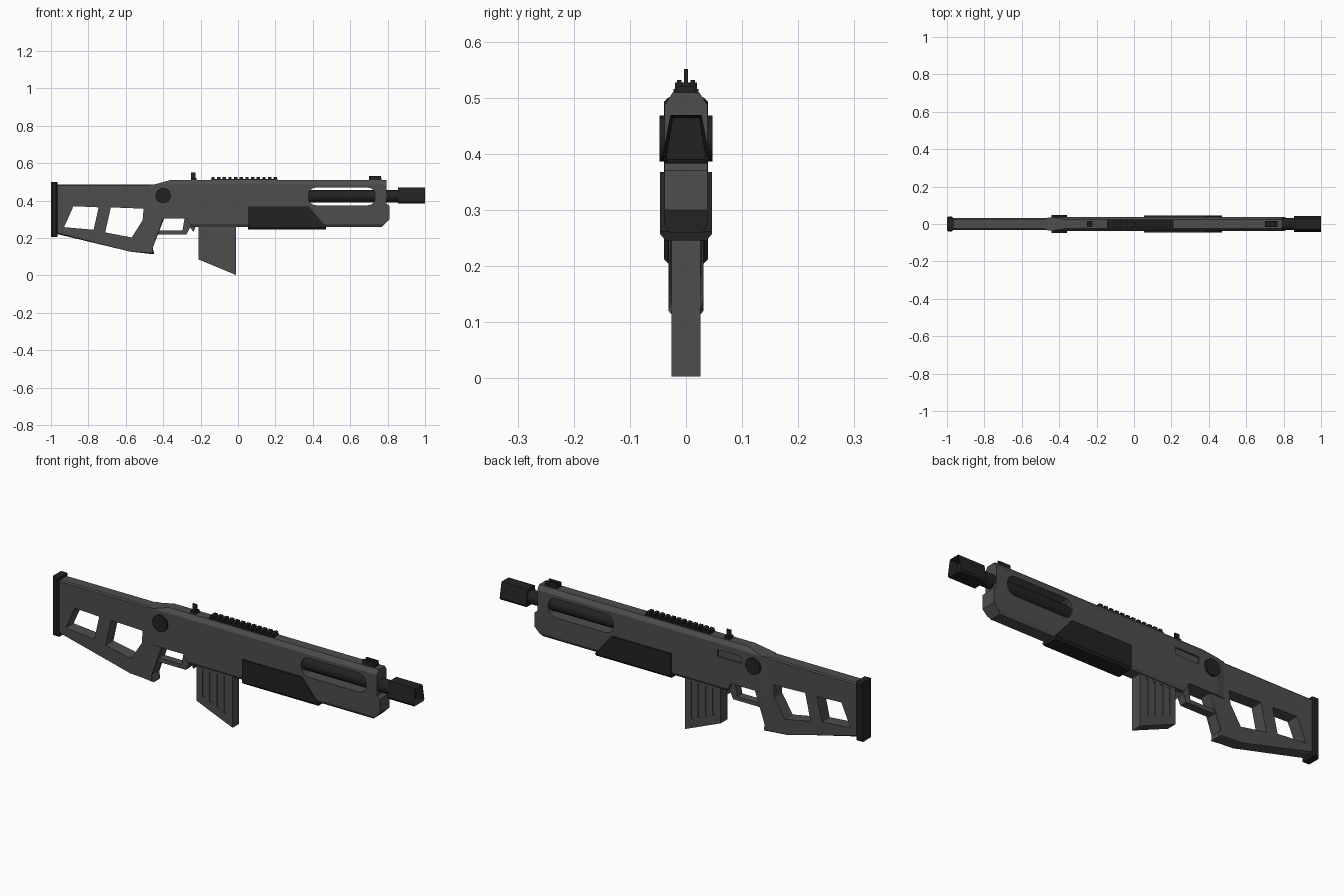
import bpy, bmesh, math
from mathutils import Matrix

if "Cube" in bpy.data.objects:
    bpy.data.objects.remove(bpy.data.objects["Cube"])


def material(name, v):
    m = bpy.data.materials.new(name)
    m.diffuse_color = (v, v, v, 1)
    m.use_nodes = True
    m.node_tree.nodes["Principled BSDF"].inputs["Base Color"].default_value = m.diffuse_color
    return m


GREY = material("gunmetal grey", 0.075)
DARK = material("matte black", 0.016)


def finish(bm, name, mat):
    bmesh.ops.recalc_face_normals(bm, faces=bm.faces)
    me = bpy.data.meshes.new(name)
    bm.to_mesh(me)
    bm.free()
    ob = bpy.data.objects.new(name, me)
    bpy.context.collection.objects.link(ob)
    me.materials.append(mat)
    return ob


def prism(name, pts, hw, mat=GREY, bevel=0, y=0):
    """Side profile (x, z) extruded to +-hw; hw may be a function of (x, z)."""
    bm = bmesh.new()
    w = hw if callable(hw) else (lambda x, z: hw)
    a = [bm.verts.new((x, y - w(x, z), z)) for x, z in pts]
    b = [bm.verts.new((x, y + w(x, z), z)) for x, z in pts]
    n = len(pts)
    fa, fb = bm.faces.new(a), bm.faces.new(b[::-1])
    for i in range(n):
        j = (i + 1) % n
        bm.faces.new((a[j], a[i], b[i], b[j]))
    if bevel:
        bmesh.ops.bevel(bm, geom=list(fa.edges) + list(fb.edges), offset=bevel,
                        segments=1, affect='EDGES', profile=0.5)
    return finish(bm, name, mat)


def box(name, x0, x1, z0, z1, hw, mat=DARK, bevel=0, y=0):
    return prism(name, [(x0, z0), (x1, z0), (x1, z1), (x0, z1)], hw, mat, bevel, y)


def cylinder(name, r, depth, loc, axis, sides, mat=DARK):
    bm = bmesh.new()
    bmesh.ops.create_cone(bm, cap_ends=True, segments=sides, radius1=r, radius2=r, depth=depth,
                          matrix=Matrix.Translation(loc) @ Matrix.Rotation(math.pi / 2, 4, axis))
    return finish(bm, name, mat)


def cut(target, cutter):
    cutter.hide_render = True
    cutter.hide_set(True)
    m = target.modifiers.new("cut", 'BOOLEAN')
    m.operation = 'DIFFERENCE'
    m.object = cutter


# Stock with grip and two windows
stock = prism("stock", [(-0.97, 0.487), (-0.97, 0.222), (-0.575, 0.127), (-0.448, 0.113),
                        (-0.462, 0.148), (-0.395, 0.305), (-0.395, 0.487)], 0.031, GREY, 0.006)
for i, p in enumerate([
        [(-0.88, 0.37), (-0.745, 0.364), (-0.772, 0.244), (-0.93, 0.258)],
        [(-0.68, 0.364), (-0.505, 0.357), (-0.51, 0.295), (-0.568, 0.203), (-0.71, 0.23)]]):
    cut(stock, prism(f"stock_window_cutter_{i}", p, 0.1))

# Butt pad
prism("butt_pad", [(-0.965, 0.205), (-0.965, 0.5), (-1, 0.5), (-1, 0.205)],
      0.039, DARK, 0.007)

# Receiver: flared rear, main body, chamfered top and bottom
prism("receiver_flare", [(-0.475, 0.305), (-0.43, 0.305), (-0.43, 0.487), (-0.475, 0.487)],
      lambda x, z: 0.0315 if x < -0.45 else 0.038)
body = prism("receiver_body", [(-0.43, 0.487), (-0.43, 0.305), (-0.275, 0.305), (-0.258, 0.275),
                               (0.785, 0.275), (0.81, 0.30), (0.81, 0.37), (0.795, 0.383),
                               (0.795, 0.487)], 0.038)
prism("receiver_top", [(-0.445, 0.487), (-0.365, 0.509), (0.795, 0.509), (0.795, 0.487)],
      lambda x, z: 0.038 if z < 0.5 else 0.024)
prism("receiver_bottom", [(-0.258, 0.275), (0.785, 0.275), (0.77, 0.26), (-0.252, 0.26)],
      lambda x, z: 0.038 if z > 0.27 else 0.03)

# Rounded barrel window through the body
slot = []
r = 0.042
for cx, cz, a0 in [(0.693, 0.428, 0), (0.417, 0.428, 90), (0.417, 0.417, 180), (0.693, 0.417, 270)]:
    for k in range(5):
        a = math.radians(a0 + k * 22.5)
        slot.append((cx + r * math.cos(a), cz + r * math.sin(a)))
cut(body, prism("barrel_window_cutter", slot, 0.1))
# Shallow ejection recess on the far side
cut(body, box("ejection_recess_cutter", -0.33, -0.2, 0.42, 0.455, 0.01, DARK, 0, 0.04))

# Barrel
cylinder("barrel", 0.033, 0.52, (0.62, 0, 0.423), 'Y', 16)

# Muzzle: trapezoid section with a hollow end
bm = bmesh.new()
sec = [(-0.036, 0.384), (0.036, 0.384), (0.042, 0.394), (0.028, 0.469), (-0.028, 0.469), (-0.042, 0.394)]
face = bm.faces.new([bm.verts.new((0.855, y, z)) for y, z in sec])
ext = bmesh.ops.extrude_face_region(bm, geom=[face], use_keep_orig=True)
bmesh.ops.translate(bm, vec=(0.145, 0, 0),
                    verts=[v for v in ext["geom"] if isinstance(v, bmesh.types.BMVert)])
bm.normal_update()
bmesh.ops.recalc_face_normals(bm, faces=bm.faces)
end = max(bm.faces, key=lambda f: f.calc_center_median().x)
bmesh.ops.inset_region(bm, faces=[end], thickness=0.007)
bmesh.ops.translate(bm, vec=(-0.04, 0, 0), verts=end.verts)
finish(bm, "muzzle", DARK)

# Handguard
prism("handguard", [(0.053, 0.368), (0.38, 0.368), (0.47, 0.262), (0.47, 0.257), (0.053, 0.257)],
      0.046, DARK)
prism("handguard_base", [(0.053, 0.257), (0.47, 0.257), (0.47, 0.246), (0.053, 0.246)],
      lambda x, z: 0.046 if z > 0.25 else 0.037, DARK)

# Pivot knob on both sides
cylinder("pivot_knob", 0.041, 0.094, (-0.4, 0, 0.427), 'X', 24)

# Magazine with ribbed sides
mag = prism("magazine", [(-0.21, 0.28), (-0.21, 0.085), (-0.012, 0.003), (-0.012, 0.28)], 0.026)
for i in range(4):
    x = -0.172 + i * 0.04
    low = 0.085 - (x + 0.21) * 0.41 + 0.045
    for s in (-1, 1):
        cut(mag, box(f"magazine_groove_cutter_{i}_{s}", x - 0.007, x + 0.007, low, 0.25,
                     0.005, DARK, 0, s * 0.027))

# Trigger guard and magazine catch
prism("trigger_guard", [(-0.44, 0.22), (-0.275, 0.22), (-0.25, 0.27), (-0.26, 0.31), (-0.285, 0.31),
                        (-0.297, 0.24), (-0.43, 0.24)], 0.02)
prism("magazine_catch", [(-0.262, 0.265), (-0.238, 0.232), (-0.225, 0.265)], 0.012)

# Top rail with teeth
box("rail_base", -0.145, 0.21, 0.505, 0.516, 0.022)
for i in range(12):
    x = -0.143 + i * 0.0303
    box(f"rail_tooth_{i}", x, x + 0.018, 0.514, 0.527, 0.02)

# Rear sight
box("rear_sight_base", -0.252, -0.222, 0.505, 0.522, 0.015)
box("rear_sight_post", -0.25, -0.226, 0.52, 0.551, 0.0035)

# Front sight
box("front_sight_base", 0.7, 0.768, 0.505, 0.52, 0.017)
for s in (-1, 1):
    box(f"front_sight_ear_{s}", 0.7, 0.765, 0.515, 0.532, 0.004, DARK, 0, s * 0.012)
